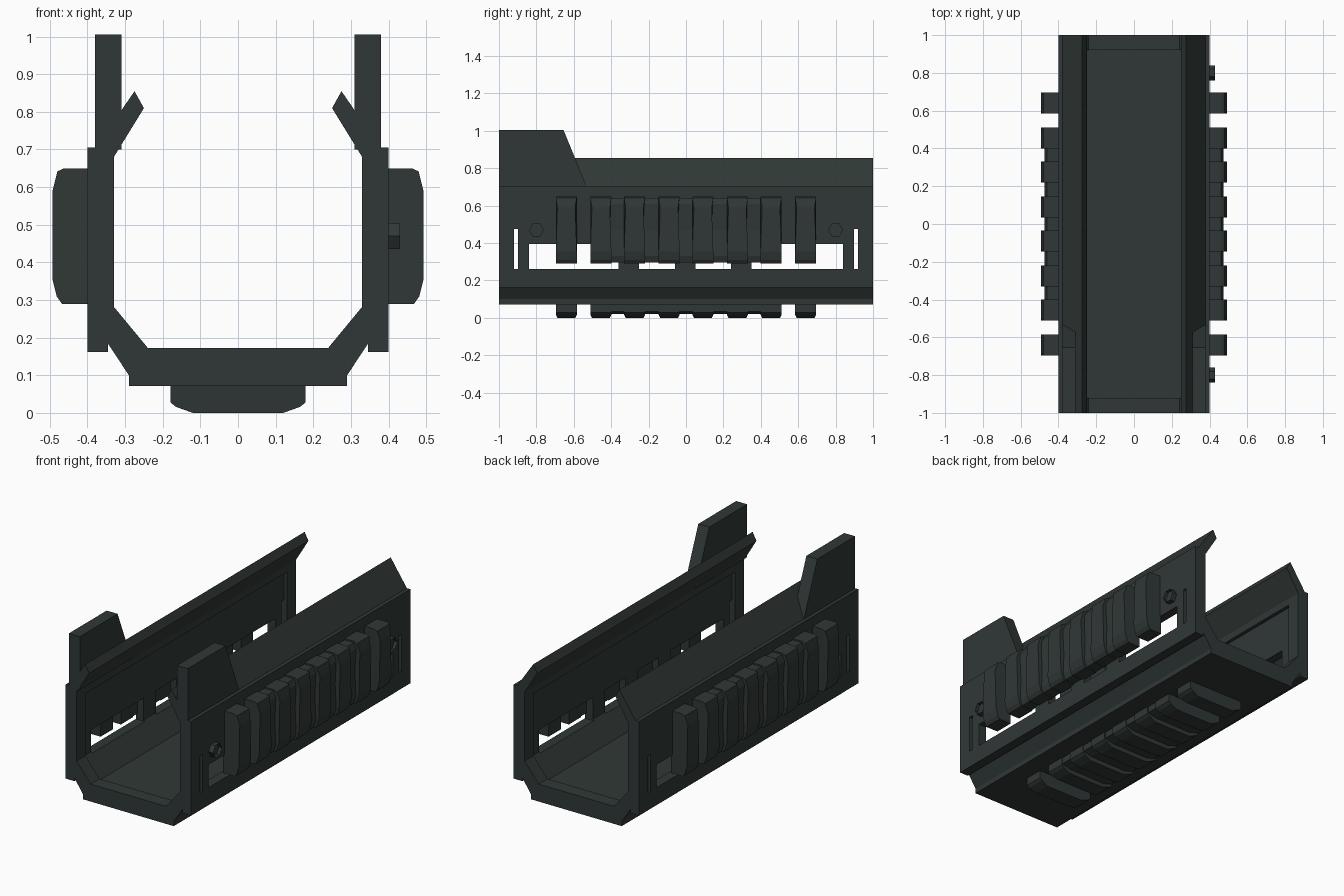
import bpy, bmesh, math
from mathutils import Vector

if "Cube" in bpy.data.objects:
    bpy.data.objects.remove(bpy.data.objects["Cube"])

mat = bpy.data.materials.new("dark slate")
mat.diffuse_color = (0.029, 0.039, 0.037, 1)
mat.use_nodes = True
mat.node_tree.nodes["Principled BSDF"].inputs["Base Color"].default_value = mat.diffuse_color


def finish(bm, name):
    bmesh.ops.recalc_face_normals(bm, faces=bm.faces)
    me = bpy.data.meshes.new(name)
    bm.to_mesh(me)
    bm.free()
    me.materials.append(mat)
    ob = bpy.data.objects.new(name, me)
    bpy.context.collection.objects.link(ob)
    return ob


def add_prism(bm, ring0, ring1):
    a = [bm.verts.new(p) for p in ring0]
    b = [bm.verts.new(p) for p in ring1]
    n = len(a)
    bm.faces.new(a)
    bm.faces.new(b[::-1])
    for i in range(n):
        bm.faces.new((a[i], b[i], b[(i + 1) % n], a[(i + 1) % n]))


def extrude_y(bm, prof, y0, y1):
    add_prism(bm, [(x, y0, z) for x, z in prof], [(x, y1, z) for x, z in prof])


def sym(half):
    return half + [(-x, z) for x, z in reversed(half)]


def cut(target, cutter):
    m = target.modifiers.new("cut", 'BOOLEAN')
    m.operation = 'DIFFERENCE'
    m.solver = 'EXACT'
    m.object = cutter
    bpy.context.view_layer.objects.active = target
    bpy.ops.object.modifier_apply(modifier=m.name)
    bpy.data.objects.remove(cutter)


# channel body: floor, walls and inward-leaning lips
body_half = [(0.29, 0.072), (0.29, 0.10), (0.345, 0.183), (0.345, 0.162), (0.40, 0.162),
             (0.40, 0.705), (0.378, 0.705), (0.275, 0.855), (0.25, 0.81), (0.33, 0.68),
             (0.33, 0.282), (0.24, 0.173)]
bm = bmesh.new()
extrude_y(bm, sym(body_half), -1, 1)
body = finish(bm, "channel_body")

# shallow recess inside, leaving a frame at each end
bm = bmesh.new()
extrude_y(bm, sym([(0.255, 0.153), (0.35, 0.27), (0.35, 0.64), (0.2, 0.64)]), -0.92, 0.92)
cut(body, finish(bm, "recess_cutter"))

# ventilation slots through both walls
bm = bmesh.new()
for y0, y1, z1 in [(-0.92, -0.897, 0.475), (-0.84, -0.36, 0.395), (-0.25, -0.06, 0.395),
                   (0.05, 0.24, 0.395), (0.35, 0.84, 0.395), (0.897, 0.92, 0.475)]:
    extrude_y(bm, [(-0.6, 0.262), (0.6, 0.262), (0.6, z1), (-0.6, z1)], y0, y1)
cut(body, finish(bm, "slot_cutter"))

# upright front ears
ear = [(-1, 0.70), (-0.53, 0.70), (-0.655, 1.005), (-1, 1.005)]
for side, s in (("left", -1), ("right", 1)):
    bm = bmesh.new()
    add_prism(bm, [(s * 0.31, y, z) for y, z in ear], [(s * 0.38, y, z) for y, z in ear])
    finish(bm, side + "_front_ear")

RIBS = [k * c for c in (0.09, 0.275, 0.455, 0.64) for k in (-1, 1)]
W = 0.056


def grip(name, rib_prof, pad_prof, inner):
    """Row of ribs on a pad; the outer faces of the ribs are slightly pinched."""
    bm = bmesh.new()
    for y in RIBS:
        extrude_y(bm, rib_prof, y - W, y + W)
    for v in bm.verts:
        if inner(v.co):
            c = min(RIBS, key=lambda r: abs(r - v.co.y))
            v.co.y = c + (v.co.y - c) * 0.85
    extrude_y(bm, pad_prof, -0.505, 0.505)
    finish(bm, name)


# side grips
for side, s in (("left", -1), ("right", 1)):
    rib = [(0.39, 0.29), (0.468, 0.29), (0.482, 0.31), (0.493, 0.355),
           (0.493, 0.59), (0.48, 0.642), (0.462, 0.65), (0.39, 0.65)]
    pad = [(0.39, 0.295), (0.462, 0.295), (0.474, 0.33), (0.467, 0.47),
           (0.474, 0.61), (0.46, 0.642), (0.39, 0.642)]
    grip(side + "_grip", [(s * x, z) for x, z in rib], [(s * x, z) for x, z in pad],
         lambda co: abs(co.x) > 0.49 and co.z > 0.5)

# bottom grip
grip("bottom_grip",
     sym([(0.18, 0.08), (0.18, 0.028), (0.165, 0.016), (0.12, 0.0)]),
     sym([(0.175, 0.08), (0.175, 0.035), (0.12, 0.02)]),
     lambda co: co.z < 0.01)

# hexagonal screws on the right wall
for name, y in (("front_screw", -0.80), ("rear_screw", 0.80)):
    bm = bmesh.new()
    rings = [[(x, y + 0.04 * math.cos(i * math.pi / 3), 0.47 + 0.04 * math.sin(i * math.pi / 3))
              for i in range(6)] for x in (0.39, 0.43)]
    add_prism(bm, *rings)
    # hex socket pressed into the head
    head = max(bm.faces, key=lambda f: f.calc_center_median().x)
    bmesh.ops.inset_individual(bm, faces=[head], thickness=0.014)
    bmesh.ops.translate(bm, verts=head.verts, vec=Vector((-0.02, 0, 0)))
    finish(bm, name)
